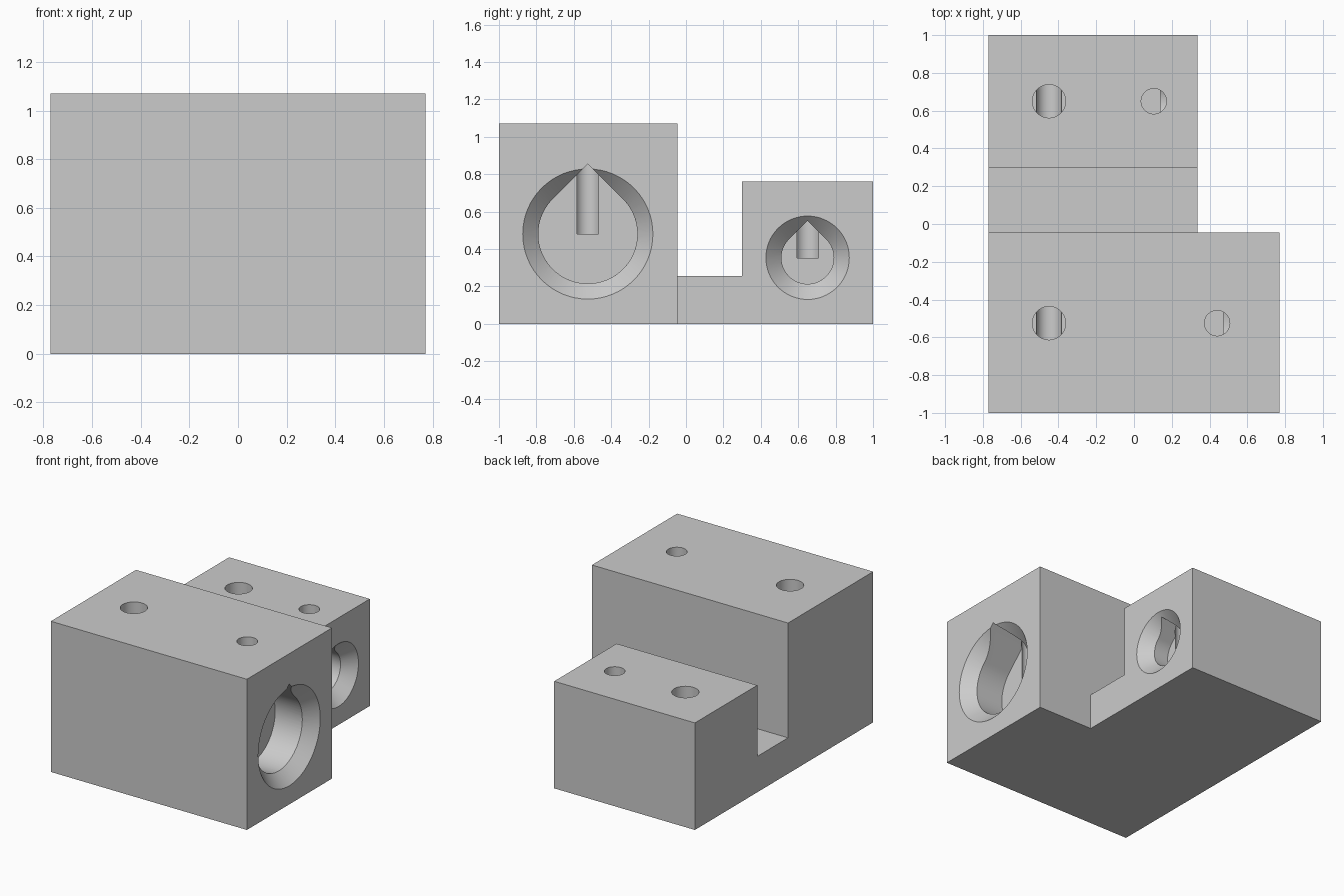
import bpy, bmesh, math
from mathutils import Matrix, Vector

if "Cube" in bpy.data.objects:
    bpy.data.objects.remove(bpy.data.objects["Cube"], do_unlink=True)

grey = bpy.data.materials.new("matte grey")
grey.use_nodes = True
colour = (0.6, 0.6, 0.6, 1)
grey.diffuse_color = colour
grey.node_tree.nodes["Principled BSDF"].inputs["Base Color"].default_value = colour


def finish(name, bm):
    bmesh.ops.recalc_face_normals(bm, faces=bm.faces)
    mesh = bpy.data.meshes.new(name)
    bm.to_mesh(mesh)
    bm.free()
    mesh.materials.append(grey)
    obj = bpy.data.objects.new(name, mesh)
    bpy.context.collection.objects.link(obj)
    return obj


def box(name, low, high):
    low, high = Vector(low), Vector(high)
    bm = bmesh.new()
    bmesh.ops.create_cube(bm, size=1, matrix=Matrix.Translation((low + high) / 2)
                          @ Matrix.Diagonal((*(high - low), 1)))
    return finish(name, bm)


def rod(name, start, end, r1, r2=None, sides=64):
    start, end = Vector(start), Vector(end)
    axis = end - start
    turn = axis.to_track_quat('Z', 'Y').to_matrix().to_4x4()
    bm = bmesh.new()
    bmesh.ops.create_cone(bm, cap_ends=True, segments=sides, radius1=r1,
                          radius2=r1 if r2 is None else r2, depth=axis.length,
                          matrix=Matrix.Translation((start + end) / 2) @ turn)
    return finish(name, bm)


def teardrop(name, x0, x1, y, z, r):
    """Round bore along x with a 45 degree pointed roof."""
    bm = bmesh.new()
    angles = [math.radians(135 + 270 * i / 54) for i in range(55)]
    outline = [(r * math.cos(a), r * math.sin(a)) for a in angles]
    outline.append((0, r * math.sqrt(2)))
    face = bm.faces.new([bm.verts.new((x0, y + u, z + v)) for u, v in outline])
    grown = bmesh.ops.extrude_face_region(bm, geom=[face])["geom"]
    bmesh.ops.translate(bm, vec=(x1 - x0, 0, 0),
                        verts=[g for g in grown if isinstance(g, bmesh.types.BMVert)])
    return finish(name, bm)


def cut(target, cutter):
    mod = target.modifiers.new("cut", 'BOOLEAN')
    mod.operation, mod.solver, mod.object = 'DIFFERENCE', 'EXACT', cutter
    bpy.context.view_layer.update()
    evaluated = target.evaluated_get(bpy.context.evaluated_depsgraph_get())
    mesh = bpy.data.meshes.new_from_object(evaluated)
    target.modifiers.clear()
    target.data = mesh
    bpy.data.objects.remove(cutter, do_unlink=True)


# Stepped body: tall front block, low bridge and shorter rear block
W, TOP, STEP = 0.77, 1.07, -0.045
body = box("stepped_block", (-W, -1, 0), (W, 1, TOP))
cut(body, box("side_step", (0.335, STEP, -1), (2, 2, 2)))
cut(body, box("rear_step", (-2, STEP, 0.76), (2, 2, 2)))
cut(body, box("bridge_gap", (-2, STEP, 0.255), (2, 0.3, 2)))

# Each port: mouth x, centre y and z, bore radius, end wall x, small hole x, block top
ports = [(W, -0.525, 0.48, 0.265, 0.474, 0.44, TOP),
         (0.335, 0.65, 0.353, 0.14, 0.139, 0.105, 0.76)]
for mouth, y, z, r, wall, hole_x, top in ports:
    flare, over = 0.083, 0.02
    cut(body, teardrop("bore", wall, mouth + over, y, z, r))
    cut(body, rod("flare", (mouth - flare, y, z), (mouth + over, y, z), r, r + flare + over))
    cut(body, rod("small_hole", (hole_x, y, z), (hole_x, y, top + over), 0.067))
    cut(body, rod("large_hole", (-0.45, y, 0.128), (-0.45, y, top + over), 0.088))

# Hidden passage joining the two large holes
cut(body, rod("passage", (-0.45, -0.65, 0.128), (-0.45, 0.78, 0.128), 0.067))

bpy.ops.object.select_all(action='DESELECT')
body.select_set(True)
bpy.context.view_layer.objects.active = body
bpy.ops.object.shade_smooth_by_angle(angle=math.radians(25))
